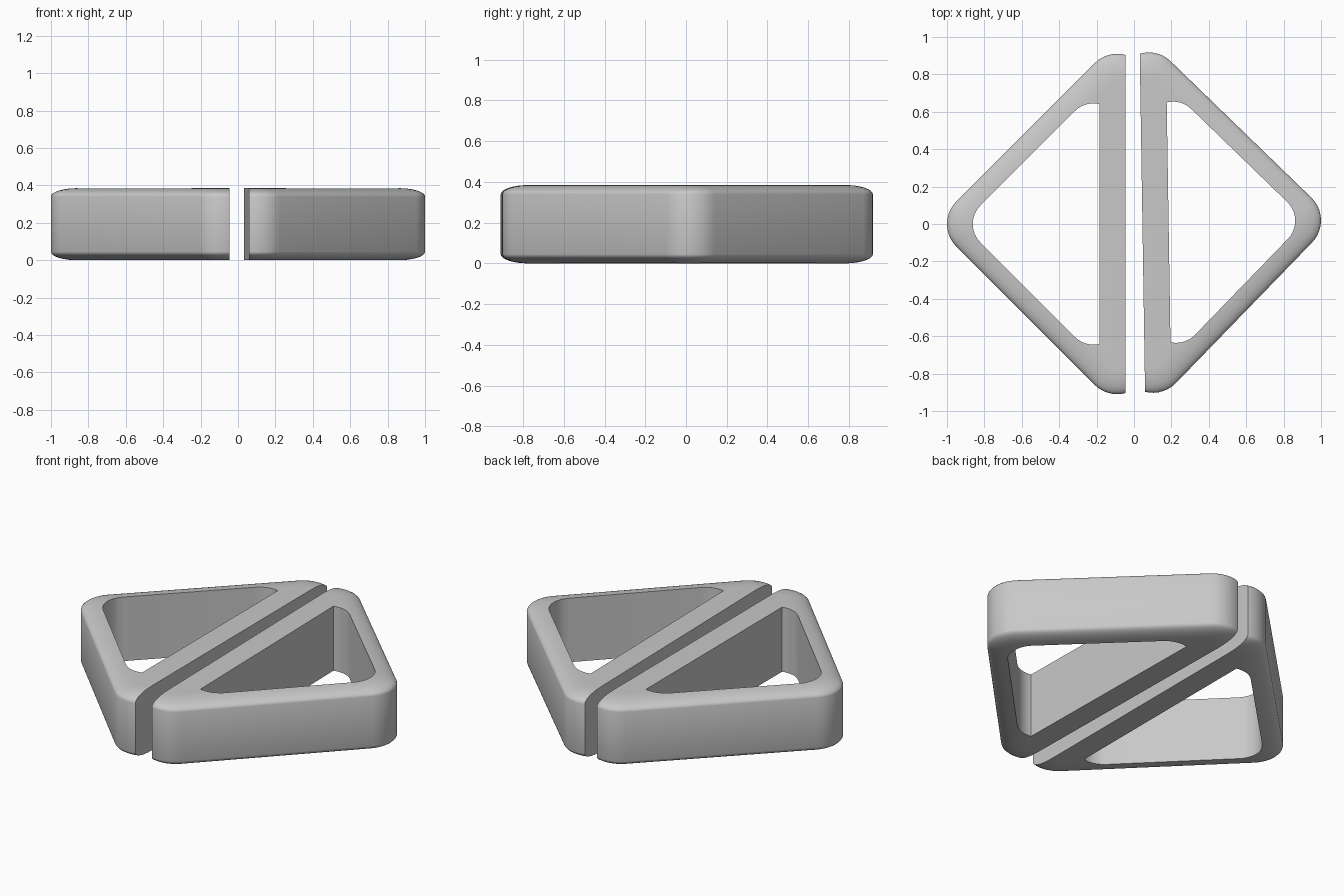
import bpy, bmesh, math
from mathutils import Matrix

HEIGHT = 0.385
STEPS = 10

cube = bpy.data.objects.get("Cube")
if cube:
    bpy.data.objects.remove(cube, do_unlink=True)

grey = bpy.data.materials.new("light grey")
grey.use_nodes = True
colour = (0.58, 0.58, 0.58, 1)
grey.diffuse_color = colour
grey.node_tree.nodes["Principled BSDF"].inputs["Base Color"].default_value = colour


def rounded_diamond(cx, reach, radius):
    """Outline of a square standing on its corner; reach is centre to arc centre."""
    points = []
    for corner in range(4):
        mid = corner * math.pi / 2
        for i in range(STEPS + 1):
            a = mid + (i / STEPS - 0.5) * math.pi / 2
            points.append((cx + reach * math.cos(mid) + radius * math.cos(a),
                           reach * math.sin(mid) + radius * math.sin(a)))
    return points


def half_prism(name, cx, reach, levels, cut_x):
    """Stack diamond outlines (radius, z), close them and keep the side x > cut_x."""
    bm = bmesh.new()
    rings = [[bm.verts.new((x, y, z)) for x, y in rounded_diamond(cx, reach, r)]
             for r, z in levels]
    for low, high in zip(rings, rings[1:]):
        for i in range(len(low)):
            j = (i + 1) % len(low)
            bm.faces.new((low[i], low[j], high[j], high[i]))
    bm.faces.new(rings[0][::-1])
    bm.faces.new(rings[-1])
    cut = bmesh.ops.bisect_plane(bm, geom=bm.verts[:] + bm.edges[:] + bm.faces[:],
                                 plane_co=(cut_x, 0, 0), plane_no=(1, 0, 0),
                                 clear_inner=True)
    edges = [e for e in cut["geom_cut"] if isinstance(e, bmesh.types.BMEdge)]
    bmesh.ops.contextual_create(bm, geom=edges)
    bmesh.ops.recalc_face_normals(bm, faces=bm.faces[:])
    mesh = bpy.data.meshes.new(name)
    bm.to_mesh(mesh)
    bm.free()
    obj = bpy.data.objects.new(name, mesh)
    bpy.context.collection.objects.link(obj)
    return obj


# Wide, shallow rounding on the outer top and bottom rims
RIM_WIDTH, RIM_HEIGHT, OUTER_RADIUS = 0.14, 0.045, 0.17
rim = []
for i in range(9):
    a = i / 8 * math.pi / 2
    rim.append((OUTER_RADIUS - RIM_WIDTH * (1 - math.cos(a)),
                HEIGHT - RIM_HEIGHT * (1 - math.sin(a))))
levels = [(r, HEIGHT - z) for r, z in reversed(rim)] + rim


def triangle_ring(name, transform):
    ring = half_prism(name, 0.09, 0.74, levels, 0.045)
    # Triangular opening right through the block
    hole = half_prism(name + "_cutter", 0.217, 0.505,
                      [(0.14, -0.2), (0.14, HEIGHT + 0.2)], 0.185)
    hole.hide_render = True
    ring.data.materials.append(grey)
    hole.data.materials.append(grey)
    mod = ring.modifiers.new("opening", "BOOLEAN")
    mod.operation = "DIFFERENCE"
    mod.solver = "EXACT"
    mod.object = hole
    bpy.ops.object.select_all(action="DESELECT")
    bpy.context.view_layer.objects.active = ring
    ring.select_set(True)
    bpy.ops.object.modifier_apply(modifier=mod.name)
    bpy.data.objects.remove(hole, do_unlink=True)
    ring.data.transform(transform)
    if transform.determinant() < 0:
        ring.data.flip_normals()
    bpy.ops.object.shade_smooth_by_angle(angle=math.radians(30))


# The two halves; the left one sits slightly turned
triangle_ring("right_triangle_ring", Matrix.Scale(-1, 4, (1, 0, 0)))
triangle_ring("left_triangle_ring",
              Matrix.Translation((0, 0.006, 0)) @ Matrix.Rotation(math.radians(0.9), 4, "Z"))
